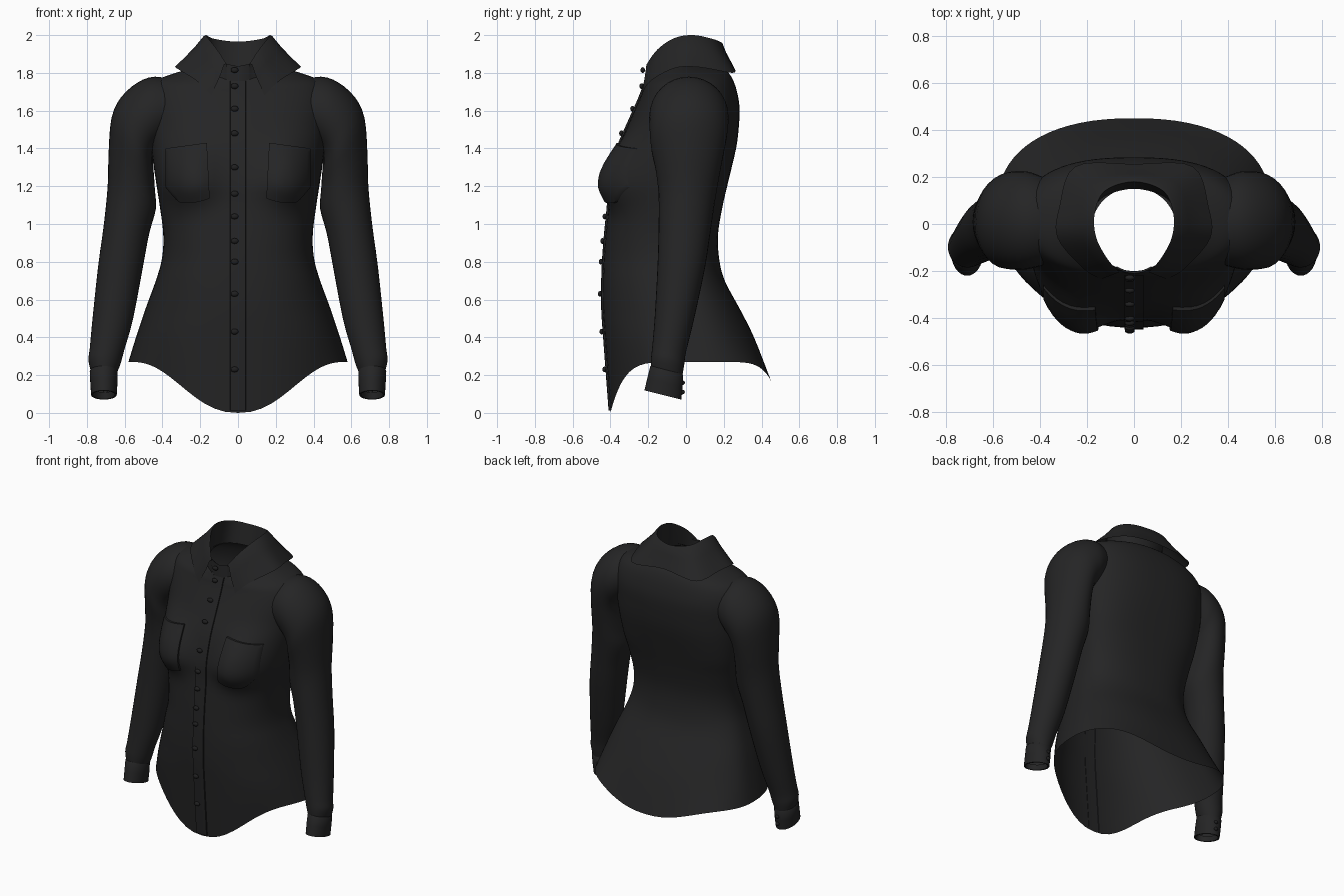
import bpy, bmesh, math
from mathutils import Vector
from mathutils.bvhtree import BVHTree

if "Cube" in bpy.data.objects:
    bpy.data.objects.remove(bpy.data.objects["Cube"])


def material(name, v):
    m = bpy.data.materials.new(name)
    m.diffuse_color = (v, v, v * 1.03, 1)
    m.use_nodes = True
    m.node_tree.nodes["Principled BSDF"].inputs["Base Color"].default_value = m.diffuse_color
    return m


CLOTH = material("black cloth", 0.018)
BUTTON = material("button black", 0.014)


def catmull(rows, n):
    """Smoothly interpolate rows of numbers, n steps between each pair."""
    out = []
    for i in range(len(rows) - 1):
        a, b, c, d = (rows[max(0, min(len(rows) - 1, i + k))] for k in (-1, 0, 1, 2))
        for s in range(n):
            t = s / n
            out.append([0.5 * (2 * q + (r - p) * t + (2 * p - 5 * q + 4 * r - u) * t * t
                               + (3 * q - p - 3 * r + u) * t ** 3)
                        for p, q, r, u in zip(a, b, c, d)])
    return out + [list(rows[-1])]


def finish(bm, name, mat, angle=50):
    bmesh.ops.recalc_face_normals(bm, faces=bm.faces)
    me = bpy.data.meshes.new(name)
    bm.to_mesh(me)
    ob = bpy.data.objects.new(name, me)
    bpy.context.collection.objects.link(ob)
    me.materials.append(mat)
    bpy.ops.object.select_all(action='DESELECT')
    ob.select_set(True)
    bpy.context.view_layer.objects.active = ob
    bpy.ops.object.shade_smooth_by_angle(angle=math.radians(angle))
    return ob


def loft(rings, closed):
    bm = bmesh.new()
    vs = [[bm.verts.new(p) for p in r] for r in rings]
    n = len(vs[0])
    for a, b in zip(vs, vs[1:]):
        for j in range(n if closed else n - 1):
            k = (j + 1) % n
            bm.faces.new((a[j], a[k], b[k], b[j]))
    return bm


# Torso: z front, z side, z back, half width, y front, y back, y middle, squareness, hem power
TORSO = [
    (0.0, .27, .17, .58, -.40, .45, .08, 2.3, 6),
    (.40, .40, .40, .54, -.43, .36, .06, 2.3, 5),
    (.55, .55, .55, .49, -.44, .285, .02, 2.3, 4),
    (.70, .70, .70, .435, -.44, .205, -.03, 2.4, 2),
    (.82, .82, .82, .402, -.435, .175, -.05, 2.4, 2),
    (.95, .95, .95, .396, -.425, .17, -.05, 2.5, 2),
    (1.10, 1.10, 1.10, .415, -.41, .195, -.03, 2.6, 2),
    (1.23, 1.23, 1.23, .435, -.40, .225, -.01, 2.8, 2),
    (1.40, 1.40, 1.40, .46, -.36, .265, .01, 2.6, 2),
    (1.52, 1.52, 1.52, .47, -.31, .28, .02, 2.5, 2),
    (1.62, 1.62, 1.62, .475, -.265, .283, .02, 2.5, 2),
    (1.69, 1.70, 1.70, .47, -.235, .27, .02, 2.4, 2),
    (1.72, 1.76, 1.76, .43, -.225, .25, .02, 2.3, 2),
    (1.745, 1.80, 1.80, .33, -.215, .225, .02, 2.2, 2),
    (1.76, 1.825, 1.82, .24, -.21, .19, .0, 2.1, 2),
    (1.775, 1.84, 1.83, .18, -.2, .155, -.02, 2, 2)]
rings = []
for zf, zs, zb, w, yf, yb, yc, p, k in catmull(TORSO, 4):
    ring = []
    for j in range(72):
        a = math.tau * j / 72
        s, c = math.sin(a), math.cos(a)
        x = math.copysign(abs(s) ** (2 / p), s) * w
        y = yc + ((yf if c > 0 else yb) - yc) * abs(c) ** (2 / p)
        z = zs + ((zf if c > 0 else zb) - zs) * abs(c) ** k
        if c > 0:  # bust
            d = ((abs(x) - .27) / .15) ** 2 + ((z - 1.23) / (.13 if z < 1.23 else .19)) ** 2
            y -= .08 * math.exp(-d ** 1.3)
        ring.append((x, y, z))
    rings.append(ring)
bm = loft(rings, True)
tree = BVHTree.FromBMesh(bm)
# armholes hidden under the sleeves
holes = [f for f in bm.faces if abs(f.calc_center_median().x) > .45
         and 1.45 < f.calc_center_median().z < 1.70]
bmesh.ops.delete(bm, geom=holes, context='FACES')
finish(bm, "torso", CLOTH)


def front_y(x, z):
    hit = tree.ray_cast(Vector((x, -2, z)), Vector((0, 1, 0)))[0]
    return hit.y if hit else -.40


def button(name, x, y, z, rx=.021, rz=.015):
    bm = bmesh.new()
    bmesh.ops.create_uvsphere(bm, u_segments=14, v_segments=8, radius=1)
    for v in bm.verts:
        v.co = Vector((x + v.co.x * rx, y + v.co.y * .012, z + v.co.z * rz))
    finish(bm, name, BUTTON)


# Button placket down the front
rows = []
for i in range(61):
    z = .012 + 1.745 * i / 60
    rows.append([(x, front_y(x, z) - off, z) for x, off in
                 ((-.042, -.004), (-.04, .008), (0, .009), (.04, .008), (.042, -.004))])
finish(loft(rows, False), "placket", CLOTH, 35)
for i, z in enumerate((.23, .43, .63, .80, .91, 1.04, 1.16, 1.30, 1.48, 1.61, 1.73, 1.815)):
    button(f"front_button_{i + 1}", -.018, (front_y(-.018, z) if z < 1.75 else -.215) - .014, z)

# Sleeve: outer x z, inner x z, y front, y back, forward tilt
SLEEVE = [
    (.33, 1.76, .40, 1.44, -.17, .19, 0),
    (.44, 1.78, .44, 1.385, -.19, .22, 0),
    (.53, 1.75, .45, 1.36, -.195, .225, 0),
    (.62, 1.67, .45, 1.32, -.192, .22, 0),
    (.67, 1.56, .445, 1.26, -.185, .205, 0),
    (.685, 1.38, .44, 1.18, -.16, .18, .03),
    (.69, 1.20, .435, 1.08, -.145, .155, .06),
    (.71, 1.00, .47, .95, -.145, .13, .1),
    (.74, .78, .502, .78, -.15, .10, .12),
    (.77, .50, .555, .50, -.165, .04, .15),
    (.785, .34, .60, .34, -.178, .0, .2),
    (.792, .28, .622, .26, -.185, -.01, .22),
    (.778, .215, .64, .215, -.185, -.02, .25)]
CUFF = [
    (.775, .235, .643, .235, -.18, -.025, .25),
    (.785, .222, .637, .222, -.19, -.015, .25),
    (.782, .16, .638, .16, -.205, -.018, .25),
    (.778, .095, .642, .095, -.22, -.025, .25),
    (.768, .095, .652, .095, -.21, -.035, .25),
    (.766, .13, .654, .13, -.20, -.035, .25)]


def tube(name, rows, side):
    rings = []
    for xo, zo, xi, zi, yf, yb, tilt in rows:
        ring = []
        for j in range(32):
            a = math.tau * j / 32
            c, dy = math.cos(a), math.sin(a) * (yb - yf) / 2
            ring.append((side * ((xo + xi) / 2 + c * (xo - xi) / 2), (yf + yb) / 2 + dy,
                         (zo + zi) / 2 + c * (zo - zi) / 2 - tilt * dy))
        rings.append(ring)
    finish(loft(rings, True), name, CLOTH)


def pocket(name, side):
    n, rows = 14, []
    for i in range(n + 1):
        v = min(max((i - 1) / (n - 2), 0), 1)
        row = []
        for j in range(n + 1):
            u = min(max((j - 1) / (n - 2), 0), 1)
            x = .15 + .235 * u + .015 * v * (1 - u)
            low = 1.135 - .025 * math.sin(math.pi * u) + .06 * max(0, u - .7) / .3
            z = low + (1.43 - .03 * u - low) * v
            rim = i in (0, n) or j in (0, n)
            row.append((side * x, front_y(side * x, z) + (.006 if rim else -.014), z))
        rows.append(row)
    finish(loft(rows, False), name, CLOTH, 40)


for side, tag in ((1, "right"), (-1, "left")):
    tube(f"{tag}_sleeve", catmull(SLEEVE, 3), side)
    tube(f"{tag}_cuff", CUFF, side)
    pocket(f"{tag}_pocket", side)
    for i, z in enumerate((.11, .16)):
        button(f"{tag}_cuff_button_{i + 1}", side * .70, -.018, z, .014, .012)

# Collar: base, fold and fall points from the front opening to the back centre
COLLAR = [
    (.060, -.205, 1.76, .062, -.205, 1.85, .140, -.235, 1.68),
    (.125, -.165, 1.79, .112, -.150, 1.925, .215, -.19, 1.755),
    (.175, -.060, 1.82, .160, -.060, 1.985, .325, -.06, 1.825),
    (.180, .040, 1.83, .168, .040, 2.0, .318, .07, 1.83),
    (.130, .115, 1.83, .125, .140, 1.98, .250, .245, 1.80),
    (0, .150, 1.825, 0, .180, 1.965, 0, .255, 1.825)]
MIRROR = (-1, 1, 1) * 3
stations = COLLAR + [tuple(a * m for a, m in zip(r, MIRROR)) for r in COLLAR[-2::-1]]
strips = []
for r in catmull(stations, 5):
    base, fold, fall = Vector(r[0:3]), Vector(r[3:6]), Vector(r[6:9])
    out = Vector((fall.x - fold.x, fall.y - fold.y, 0)).normalized()
    strip = [base, base.lerp(fold, .5), base.lerp(fold, .9), fold, fold + out * .012 - Vector((0, 0, .006))]
    for t in (.35, .7):
        strip.append(fold.lerp(fall, t) + out * .006 - Vector((0, 0, .008)))
    strips.append(strip + [fall])
finish(loft(strips, False), "collar", CLOTH, 60)

# Collar band closing under the throat
band = []
for i in range(9):
    x = -.075 + .15 * i / 8
    y = -.214 + 4 * x * x
    band.append([(x, y - .004, 1.74), (x, y, 1.79), (x, y + .004, 1.835 + abs(x) * .2), (x, y + .012, 1.83 + abs(x) * .2)])
finish(loft(band, False), "collar_band", CLOTH)
